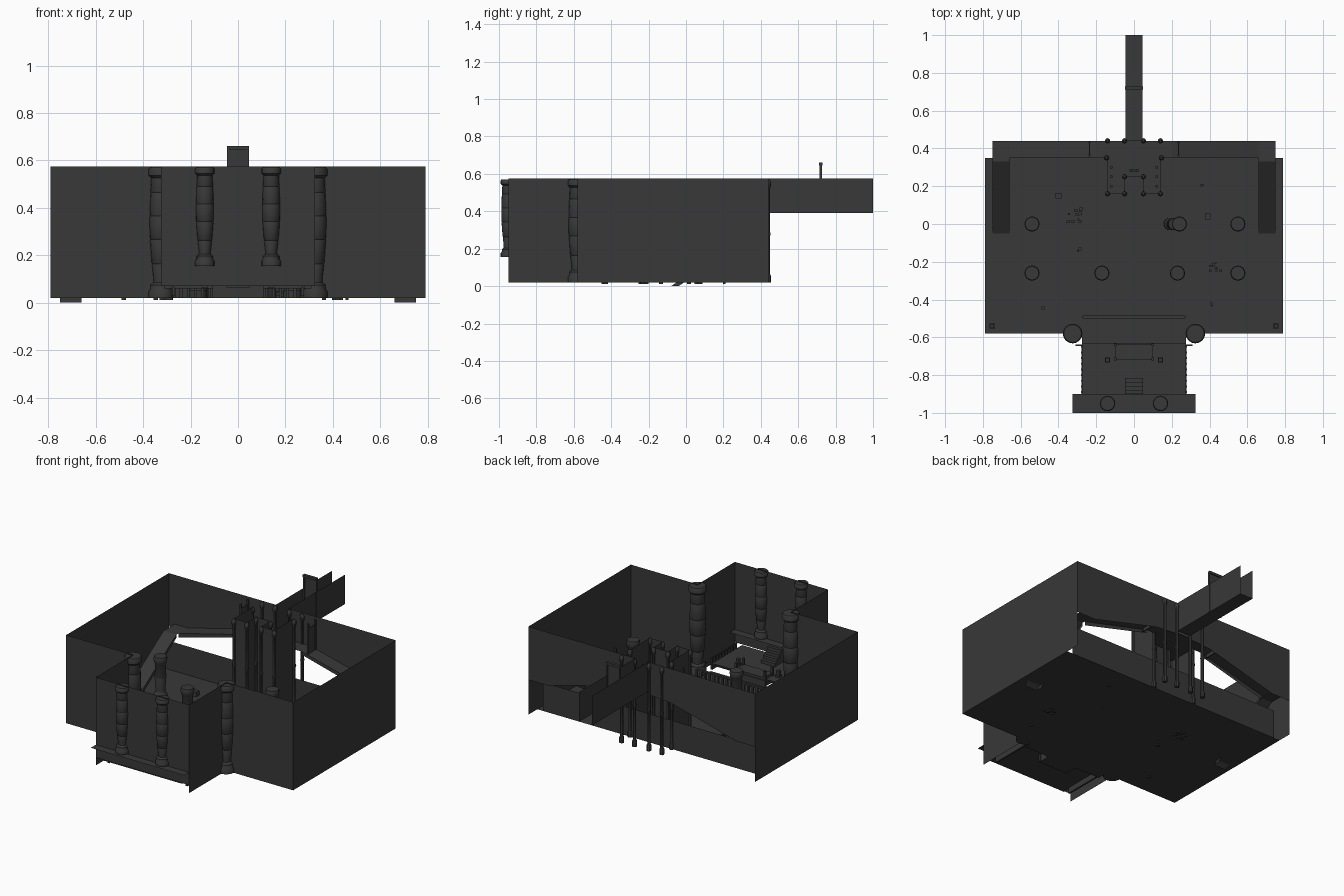
import bpy, bmesh, math, random
from mathutils import Vector, Matrix

if "Cube" in bpy.data.objects:
    bpy.data.objects.remove(bpy.data.objects["Cube"])

random.seed(4)
stone = bpy.data.materials.new("dark_stone")
stone.diffuse_color = (0.04, 0.04, 0.04, 1)
stone.use_nodes = True
stone.node_tree.nodes["Principled BSDF"].inputs["Base Color"].default_value = stone.diffuse_color


def finish(name, bm, smooth=False):
    me = bpy.data.meshes.new(name)
    bm.to_mesh(me)
    bm.free()
    ob = bpy.data.objects.new(name, me)
    bpy.context.collection.objects.link(ob)
    me.materials.append(stone)
    if smooth:
        bpy.ops.object.select_all(action='DESELECT')
        ob.select_set(True)
        bpy.context.view_layer.objects.active = ob
        bpy.ops.object.shade_smooth_by_angle(angle=math.radians(40))
    return ob


def panel(name, pts):
    bm = bmesh.new()
    bm.faces.new([bm.verts.new(p) for p in pts])
    return finish(name, bm)


def wall(name, path, z0, z1):
    """Thin vertical wall following a plan path."""
    bm = bmesh.new()
    rows = [(bm.verts.new((x, y, z0)), bm.verts.new((x, y, z1))) for x, y in path]
    for a, b in zip(rows, rows[1:]):
        bm.faces.new((a[0], b[0], b[1], a[1]))
    return finish(name, bm)


def floor(name, x0, x1, y0, y1, z):
    return panel(name, [(x0, y0, z), (x1, y0, z), (x1, y1, z), (x0, y1, z)])


def box(name, x0, x1, y0, y1, z0, z1):
    bm = bmesh.new()
    m = Matrix.Translation(((x0 + x1) / 2, (y0 + y1) / 2, (z0 + z1) / 2))
    m = m @ Matrix.Diagonal((x1 - x0, y1 - y0, z1 - z0, 1))
    bmesh.ops.create_cube(bm, size=1, matrix=m)
    return finish(name, bm)


def lathe(name, x, y, z, r, h, profile, sides=16):
    bm = bmesh.new()
    rings = []
    for pr, pz in profile:
        rings.append([bm.verts.new((x + r * pr * math.cos(2 * math.pi * i / sides),
                                    y + r * pr * math.sin(2 * math.pi * i / sides), z + h * pz))
                      for i in range(sides)])
    for a, b in zip(rings, rings[1:]):
        for i in range(sides):
            j = (i + 1) % sides
            bm.faces.new((a[i], a[j], b[j], b[i]))
    bm.faces.new(rings[-1])
    bm.faces.new(rings[0][::-1])
    return finish(name, bm, True)


TALL = [(1, 0), (1, .05), (.85, .07), (.85, .1), (.6, .12), (.6, .15), (.72, .25), (.68, .26),
        (.75, .27), (.88, .44), (.84, .45), (.9, .46), (.92, .62), (.87, .63), (.9, .64),
        (.85, .8), (.8, .81), (.84, .82), (.78, .92), (1, .94), (1, .985), (.9, 1)]
SHORT = [(1, 0), (1, .12), (.75, .16), (.7, .22), (.85, .5), (.8, .52), (.85, .54), (.75, .82),
         (.95, .86), (1, .95), (.9, 1)]
POST = [(1.2, 0), (1.2, .06), (.8, .08), (.8, .45), (1.1, .47), (.8, .49), (.8, .92),
        (1.2, .94), (1.1, .98), (.5, 1)]

F, T = 0.02, 0.575
# main hall floor and rear retaining wall
floor("hall_floor", -.79, .79, -.58, .35, F)
wall("rear_low_wall", [(-.75, .35), (.75, .35)], F, .2)

for s in (-1, 1):
    # hall side and front walls, then the entrance bay walls
    wall("side_wall", [(s * .79, .44), (s * .79, -.58), (s * .325, -.58)], F, T)
    wall("bay_side_wall", [(s * .325, -.58), (s * .325, -.95)], F, T)
    # rear wall whose lower edge follows the walkway
    panel("rear_wall", [(s * .79, .44, .24), (s * .66, .44, .24), (s * .2, .44, .36),
                        (s * .045, .44, .37), (s * .045, .44, T), (s * .79, .44, T)])
    # side ramp, corner landing, rising walkway
    a, b = s * .75, s * .66
    panel("side_ramp", [(a, -.08, 0), (b, -.08, 0), (b, .33, .265), (a, .33, .265)])
    panel("ramp_edge", [(b, -.08, 0), (b, .33, .265), (b, .33, .245), (b, -.04, 0)])
    floor("corner_landing", min(a, b), max(a, b), .33, .44, .265)
    panel("walkway", [(b, .35, .265), (s * .2, .35, .38), (s * .2, .44, .38), (b, .44, .265)])
    panel("walkway_edge", [(b, .35, .265), (s * .2, .35, .38), (s * .2, .35, .36), (b, .35, .24)])
    # walkway gate
    box("walkway_gate", s * .235 - .003, s * .235 + .003, .365, .43, .35, .53)
    for y in (.362, .433):
        box("walkway_gate_post", s * .235 - .006, s * .235 + .006, y - .005, y + .005, .35, .56)
    # corridor side wall
    wall("corridor_wall", [(s * .045, .44), (s * .045, 1)], .39, T)
    # columns
    lathe("entrance_column", s * .325, -.58, F, .052, .55, TALL)
    lathe("facade_column", s * .14, -.95, .155, .041, .415, TALL)
    # gatehouse posts
    for x, y in ((.14, .44), (.05, .44), (.145, .35), (.14, .16), (.05, .16), (.05, .25)):
        lathe("gatehouse_post", s * x, y, F, .012, .55, POST, 8)
    # lamps along the gatehouse inner sides
    for y in (.2, .25, .3):
        box("gatehouse_bracket", s * .12 - .006, s * .12 + .006, y - .006, y + .006, .38, .44)
    # bay railing
    box("bay_rail", s * .275 - .004, s * .275 + .004, -.9, -.64, .095, .102)
    box("bay_beam", s * .272 - .006, s * .272 + .006, -.9, -.64, .03, .065)
    for i in range(9):
        y = -.89 + i * .03
        box("bay_baluster", s * .275 - .005, s * .275 + .005, y - .005, y + .005, .065, .1)
    # braziers
    for x, y, z in ((.75, -.54, F), (.14, -.72, .065)):
        box("brazier_base", s * x - .014, s * x + .014, y - .014, y + .014, z, z + .012)
        box("brazier_bowl", s * x - .01, s * x + .01, y - .01, y + .01, z + .012, z + .04)

# rear central platform and gatehouse wall
floor("walkway_centre", -.2, .2, .35, .44, .38)
floor("platform_side", -.14, .14, .25, .35, .38)
for s in (-1, 1):
    floor("platform_wing", min(s * .05, s * .14), max(s * .05, s * .14), .16, .25, .38)
wall("gatehouse_wall", [(-.14, .35), (-.14, .16), (-.05, .16), (-.05, .25),
                        (.05, .25), (.05, .16), (.14, .16), (.14, .35)], F, .57)
for i in (-1, 0, 1):
    box("altar_block", i * .018 - .007, i * .018 + .007, .275, .29, .38, .42 + .01 * (i == 0))

# rear corridor with its gate
floor("corridor_floor", -.045, .045, .44, 1, .39)
box("corridor_gate", -.042, .042, .718, .722, .39, .645)
for x in (-.042, .042):
    box("corridor_gate_post", x - .005, x + .005, .713, .727, .39, .65)
box("corridor_gate_cap", -.047, .047, .711, .729, .645, .66)

# entrance facade, ledge and bay floor
wall("facade_wall", [(-.325, -.95), (.325, -.95)], .07, T)
floor("facade_ledge", -.325, .325, -1, -.9, .15)
floor("bay_floor", -.275, .275, -.95, -.63, .065)
floor("bay_lower_floor", -.275, .275, -.64, -.58, F)
box("bay_crossbar", -.31, .31, -.645, -.637, .06, .07)
box("bay_stage", -.1, .1, -.72, -.635, F, .08)
for x in (-.1, .1):
    for y in (-.715, -.64):
        box("stage_post", x - .007, x + .007, y - .007, y + .007, F, .12)
for i in range(4):
    box("bay_step", -.048, .048, -.9 + i * .001, -.815 - i * .021, .065 + i * .02, .085 + i * .02)

# balustrade facing the hall
box("hall_rail", -.27, .27, -.5, -.485, .085, .093)
for i in range(19):
    x = -.27 + i * .03
    box("hall_baluster", x - .006, x + .006, -.498, -.487, F, .088)

# hall columns, one with a leaning broken neighbour
for x, y in ((-.54, 0), (-.54, -.26), (-.17, -.26), (.23, -.26), (.55, -.26), (.55, 0), (.24, 0)):
    lathe("hall_column", x, y, F, .04, .27, SHORT)
lean = lathe("leaning_fragment", 0, 0, 0, .033, .13, SHORT)
lean.rotation_euler = (0, math.radians(10), 0)
lean.location = (.19, 0, .025)

# rubble and crates on the hall floor
for cx, cy, n, spread in ((-.32, .05, 14, .045), (.43, -.23, 10, .03), (-.29, -.14, 2, .01),
                          (-.48, -.45, 2, .007), (.41, -.43, 2, .007), (.36, .21, 2, .007)):
    for _ in range(n):
        x, y = cx + random.uniform(-spread, spread), cy + random.uniform(-spread, spread)
        r = random.uniform(.004, .009)
        box("rubble", x - r, x + r, y - r, y + r, .012, F + 2 * r)
for x, y in ((-.4, .15), (.39, .04)):
    box("crate", x - .015, x + .015, y - .015, y + .015, F, .05)
